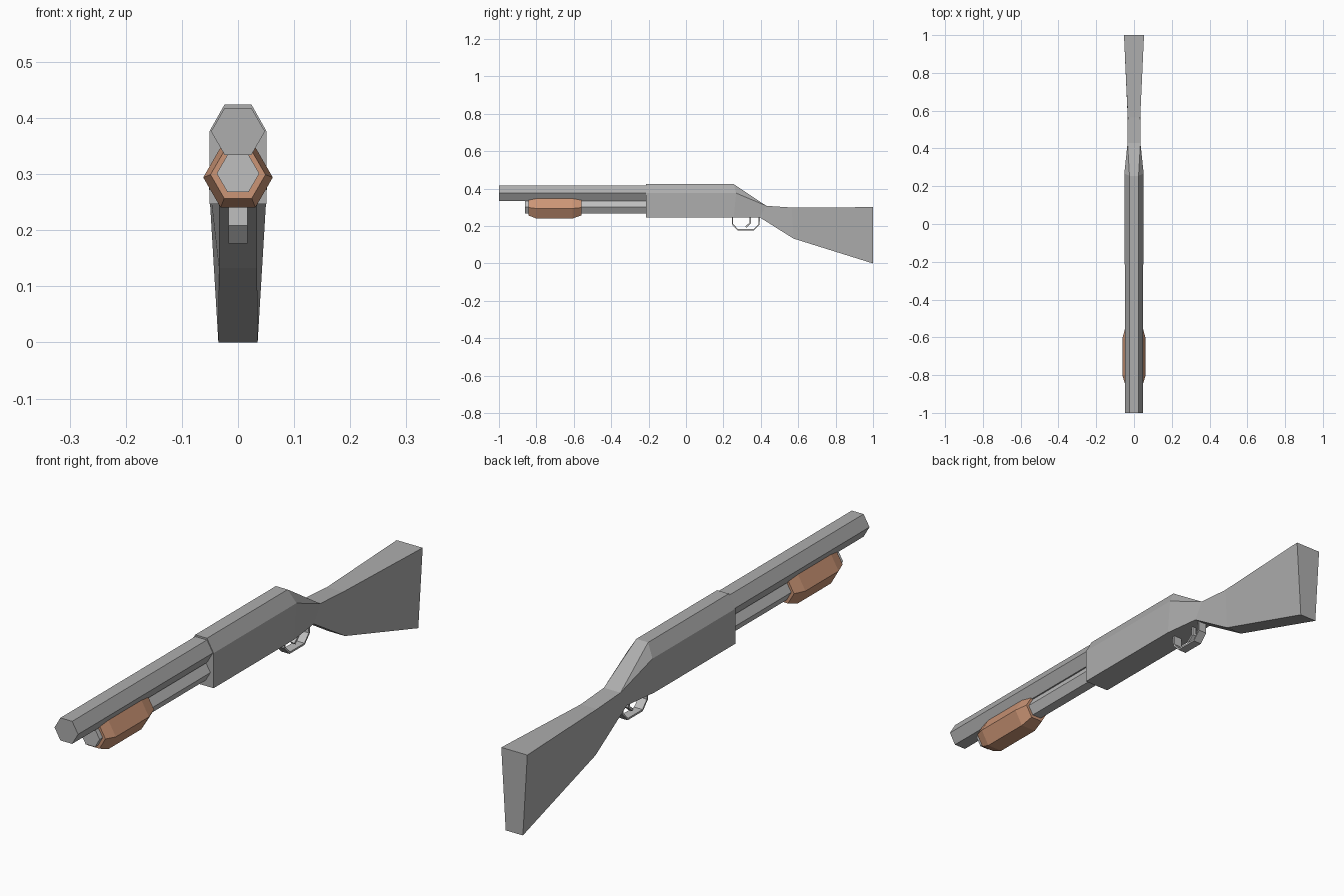
import bpy, bmesh, math
from mathutils import Vector

cube = bpy.data.objects.get("Cube")
if cube:
    bpy.data.objects.remove(cube)


def material(name, rgb):
    m = bpy.data.materials.new(name)
    m.use_nodes = True
    m.diffuse_color = (*rgb, 1)
    m.node_tree.nodes["Principled BSDF"].inputs["Base Color"].default_value = (*rgb, 1)
    return m


steel = material("steel_grey", (0.42, 0.42, 0.42))
bright = material("light_steel", (0.52, 0.52, 0.52))
wood = material("warm_wood", (0.6, 0.3, 0.18))


def loft(name, rings, mat, closed=False):
    """Skin equal-length rings; coincident points collapse into triangles."""
    bm = bmesh.new()
    cache = {}

    def vert(p):
        key = tuple(round(c, 4) for c in p)
        if key not in cache:
            cache[key] = bm.verts.new(key)
        return cache[key]

    def face(points):
        vs = list(dict.fromkeys(vert(p) for p in points))
        if len(vs) > 2:
            bm.faces.new(vs)

    n = len(rings[0])
    pairs = list(zip(rings, rings[1:]))
    if closed:
        pairs.append((rings[-1], rings[0]))
    for a, b in pairs:
        for i in range(n):
            j = (i + 1) % n
            face([a[i], a[j], b[j], b[i]])
    if not closed:
        face(rings[0])
        face(rings[-1])
    bmesh.ops.recalc_face_normals(bm, faces=bm.faces)
    mesh = bpy.data.meshes.new(name)
    bm.to_mesh(mesh)
    bm.free()
    mesh.materials.append(mat)
    ob = bpy.data.objects.new(name, mesh)
    bpy.context.collection.objects.link(ob)
    return ob


def hexagon(y, z, r):
    return [(r * math.cos(k * math.pi / 3), y, z + r * math.sin(k * math.pi / 3))
            for k in range(6)]


def mirrored(*half):
    """Ring from right-hand points (x, y, z), top to bottom, mirrored in x."""
    return list(half) + [(-x, y, z) for x, y, z in reversed(half)]


def strip(name, path, half_width, thick, mat):
    """Flat band following a (y, z) path, extruded across x."""
    pts = [Vector(p) for p in path]
    rings = []
    for i, p in enumerate(pts):
        d = (pts[min(i + 1, len(pts) - 1)] - pts[max(i - 1, 0)]).normalized()
        n = Vector((-d.y, d.x)) * thick / 2
        a, b = p + n, p - n
        rings.append(mirrored((half_width, a.x, a.y), (half_width, b.x, b.y)))
    return loft(name, rings, mat)


# Barrel and magazine tube
loft("barrel", [hexagon(-1, 0.376, 0.048), hexagon(-0.21, 0.376, 0.048)], steel)
loft("magazine_tube", [hexagon(-0.86, 0.301, 0.038), hexagon(-0.21, 0.301, 0.038)], bright)

# Sliding fore grip
loft("fore_grip", [hexagon(y, z, r) for y, z, r in (
    (-0.842, 0.299, 0.049), (-0.80, 0.294, 0.062),
    (-0.607, 0.294, 0.062), (-0.559, 0.299, 0.049))], wood)

# Receiver flowing into wrist and butt
wrist_top = (0.034, 0.43, 0.308)
neck_top = (0.033, 0.565, 0.299)
butt_top = (0.053, 1, 0.301)
loft("receiver_and_stock", [
    mirrored((0.024, -0.215, 0.424), (0.051, -0.215, 0.376), (0.051, -0.215, 0.247)),
    mirrored((0.024, 0.255, 0.424), (0.051, 0.268, 0.376), (0.051, 0.255, 0.247)),
    mirrored(wrist_top, wrist_top, (0.034, 0.393, 0.247)),
    mirrored(neck_top, neck_top, (0.034, 0.575, 0.133)),
    mirrored(butt_top, butt_top, (0.035, 1, 0)),
], steel)

# Trigger guard and trigger
strip("trigger_guard", [(0.249, 0.25), (0.249, 0.21), (0.277, 0.18),
                        (0.363, 0.18), (0.391, 0.21), (0.391, 0.25)], 0.017, 0.007, bright)
strip("trigger", [(0.343, 0.25), (0.343, 0.215), (0.32, 0.195)], 0.008, 0.009, bright)
